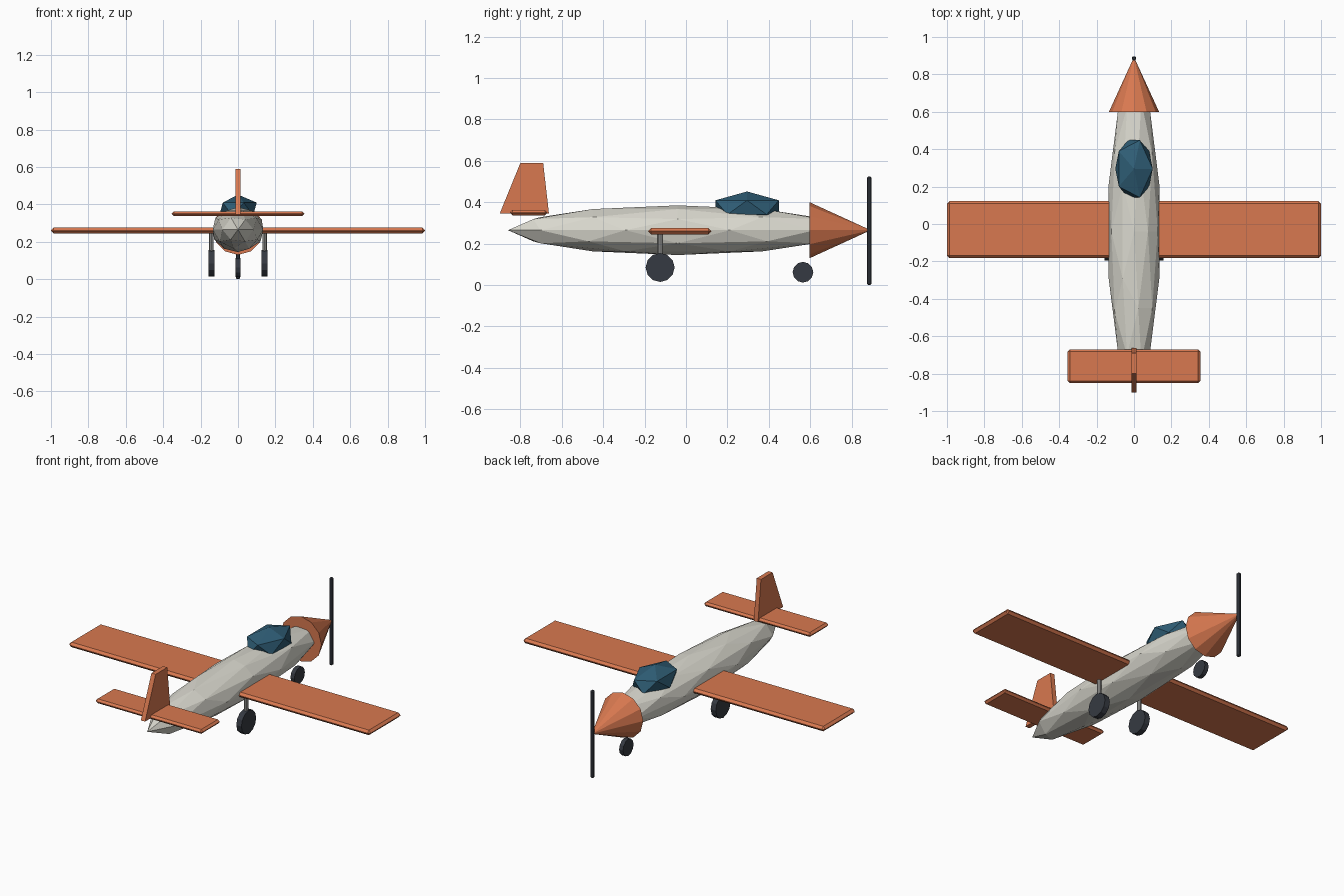
import bpy
from math import radians

cube = bpy.data.objects.get("Cube")
if cube:
    bpy.data.objects.remove(cube, do_unlink=True)


def material(name, rgb):
    mat = bpy.data.materials.new(name)
    mat.use_nodes = True
    mat.diffuse_color = (*rgb, 1)
    mat.node_tree.nodes["Principled BSDF"].inputs["Base Color"].default_value = (*rgb, 1)
    return mat


CREAM = material("cream paint", (0.70, 0.69, 0.62))
ORANGE = material("orange paint", (0.69, 0.19, 0.08))
GLASS = material("blue glass", (0.028, 0.11, 0.18))
RUBBER = material("dark rubber", (0.036, 0.042, 0.054))
METAL = material("grey metal", (0.36, 0.36, 0.35))


def finish(name, mat, scale=(1, 1, 1)):
    obj = bpy.context.object
    obj.name = obj.data.name = name
    obj.scale = scale
    obj.data.materials.append(mat)
    return obj


def ball(name, mat, loc, scale, level):
    bpy.ops.mesh.primitive_ico_sphere_add(subdivisions=level, radius=1, location=loc)
    return finish(name, mat, scale)


def box(name, mat, loc, size, bevel):
    bpy.ops.mesh.primitive_cube_add(size=1, location=loc)
    obj = finish(name, mat)
    for v in obj.data.vertices:
        v.co = [c * s for c, s in zip(v.co, size)]
    mod = obj.modifiers.new("bevel", "BEVEL")
    mod.width = bevel
    mod.segments = 1
    return obj


def wheel(name, loc, radius, width):
    bpy.ops.mesh.primitive_cylinder_add(vertices=12, radius=radius, depth=width,
                                        location=loc, rotation=(0, radians(90), 0))
    return finish(name, RUBBER)


# Fuselage and canopy
ball("fuselage", CREAM, (0, -0.04, 0.265), (0.142, 0.82, 0.12), 2)
ball("canopy", GLASS, (0, 0.295, 0.375), (0.112, 0.18, 0.077), 1)

# Nose cone, pointing along +y
bpy.ops.mesh.primitive_cone_add(vertices=12, radius1=0.135, radius2=0, depth=0.295,
                                location=(0, 0.745, 0.265), rotation=(radians(-90), 0, 0))
finish("nose_cone", ORANGE)

# Propeller, wing and tailplane
box("propeller", RUBBER, (0, 0.885, 0.262), (0.022, 0.022, 0.524), 0.006)
box("wing", ORANGE, (0, -0.03, 0.26), (2, 0.305, 0.03), 0.0135)
box("tailplane", ORANGE, (0, -0.76, 0.35), (0.71, 0.18, 0.026), 0.0115)

# Swept fin, extruded from its side profile
profile = [(-0.9, 0.345), (-0.662, 0.345), (-0.69, 0.59), (-0.8, 0.59)]
count = len(profile)
verts = [(x, y, z) for x in (-0.014, 0.014) for y, z in profile]
faces = [tuple(reversed(range(count))), tuple(range(count, 2 * count))]
for i in range(count):
    j = (i + 1) % count
    faces.append((i, j, j + count, i + count))
mesh = bpy.data.meshes.new("fin")
mesh.from_pydata(verts, [], faces)
mesh.materials.append(ORANGE)
bpy.context.collection.objects.link(bpy.data.objects.new("fin", mesh))

# Landing gear
for side, x in (("left", 0.142), ("right", -0.142)):
    wheel(side + "_wheel", (x, -0.125, 0.085), 0.07, 0.034)
    bpy.ops.mesh.primitive_cylinder_add(vertices=8, radius=0.012, depth=0.15,
                                        location=(x, -0.125, 0.18))
    finish(side + "_strut", METAL)
wheel("nose_wheel", (0, 0.565, 0.062), 0.05, 0.026)
